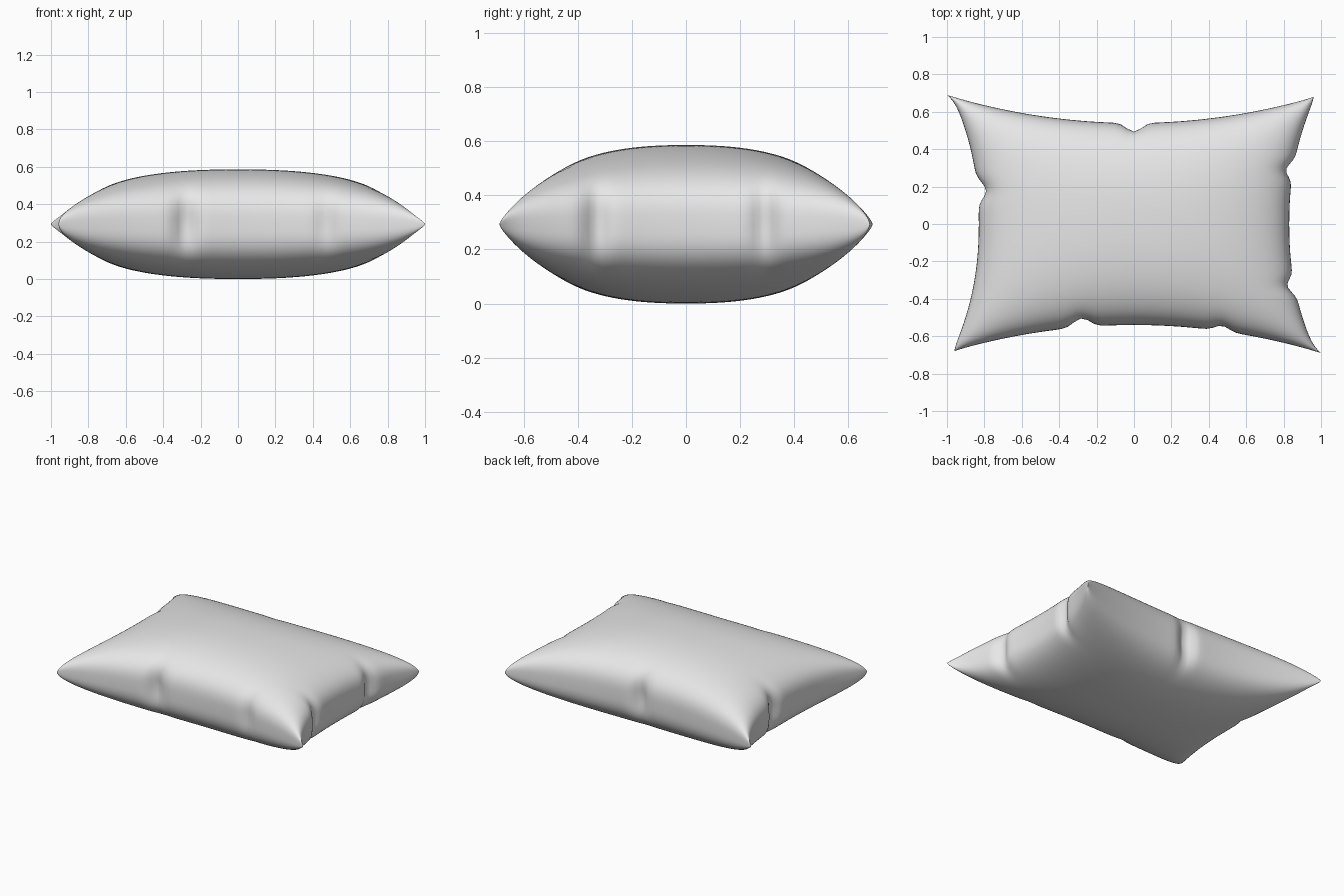
import bpy, bmesh, math

if "Cube" in bpy.data.objects:
    bpy.data.objects.remove(bpy.data.objects["Cube"])

N = 84            # grid cells per side
HALF = 0.293      # half thickness

# pinches in the seam: edge, position along it, depth, width
PINCHES = [
    ("back", 0.0, 0.055, 0.05),
    ("front", -0.28, 0.055, 0.055),
    ("front", 0.47, 0.03, 0.05),
    ("right", 0.29, 0.04, 0.045),
    ("right", -0.33, 0.04, 0.045),
    ("left", 0.18, 0.05, 0.055),
]
INWARD = {"back": (0, -1), "front": (0, 1), "right": (-1, 0), "left": (1, 0)}


def puff(t):
    return max(0.0, 1 - abs(t) ** 2.3) ** 0.33


def point(u, v, side):
    # concave outline with pulled-out corners
    x = u * (0.83 + 0.14 * abs(v) ** 2.2)
    y = v * (0.54 + 0.14 * abs(u) ** 2)
    tip = abs(u * v) ** 25
    if u * v < 0:
        x += math.copysign(0.03 * tip, u)
        y += math.copysign(0.01 * tip, v)
    else:
        x -= math.copysign(0.01 * tip, u)
    h = HALF * puff(u) * puff(v)
    # pinched dents fading away from the seam
    dx = dy = 0.0
    for edge, pos, depth, width in PINCHES:
        ix, iy = INWARD[edge]
        if ix:
            inset, along = 0.83 * (1 + u * ix), y - pos
        else:
            inset, along = 0.54 * (1 + v * iy), x - pos
        w = depth * math.exp(-(along / width) ** 2 - (inset / 0.14) ** 2 - (h / 0.16) ** 2)
        dx += ix * w
        dy += iy * w
    return (x + dx, y + dy, HALF + side * h)


# pillow: two puffed sheets joined at the seam
bm = bmesh.new()
ts = [math.sin(math.pi / 2 * (2 * i / N - 1)) for i in range(N + 1)]
for side in (1, -1):
    grid = [[bm.verts.new(point(u, v, side)) for v in ts] for u in ts]
    for i in range(N):
        for j in range(N):
            quad = [grid[i][j], grid[i + 1][j], grid[i + 1][j + 1], grid[i][j + 1]]
            bm.faces.new(quad if side > 0 else quad[::-1])
bmesh.ops.remove_doubles(bm, verts=bm.verts[:], dist=1e-5)
bmesh.ops.recalc_face_normals(bm, faces=bm.faces[:])
for f in bm.faces:
    f.smooth = True
mesh = bpy.data.meshes.new("pillow")
bm.to_mesh(mesh)
bm.free()

cloth = bpy.data.materials.new("light grey cloth")
cloth.diffuse_color = (0.8, 0.8, 0.8, 1)
cloth.use_nodes = True
cloth.node_tree.nodes["Principled BSDF"].inputs["Base Color"].default_value = cloth.diffuse_color
mesh.materials.append(cloth)
pillow = bpy.data.objects.new("pillow", mesh)
bpy.context.collection.objects.link(pillow)
